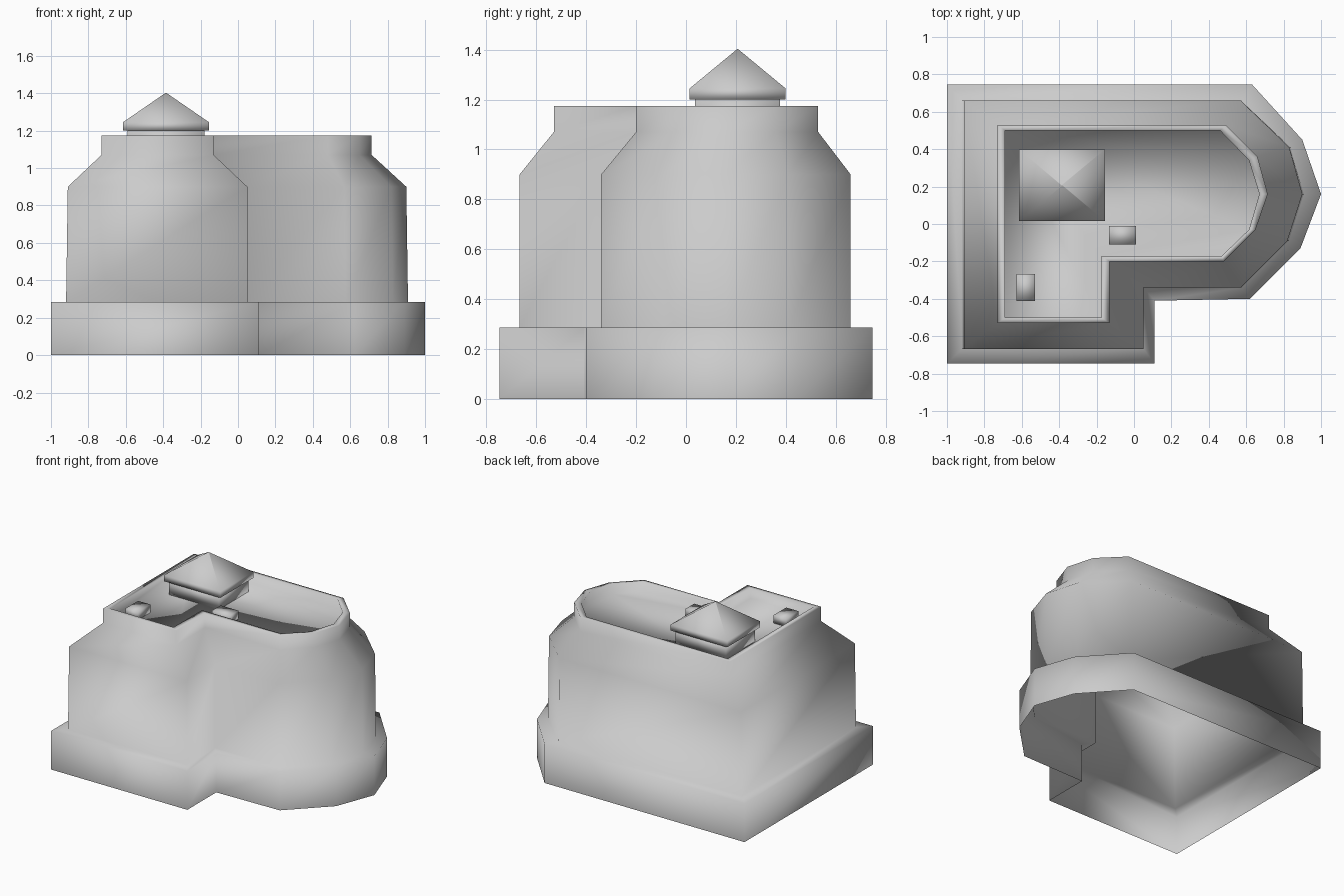
import bpy
import bmesh

# Remove only the default object
default_object = bpy.data.objects.get("Cube")
if default_object:
    bpy.data.objects.remove(default_object, do_unlink=True)

# The single plain stone colour
stone = bpy.data.materials.new("light grey stone")
stone.use_nodes = True
colour = (0.6, 0.6, 0.6, 1)
stone.diffuse_color = colour
stone.node_tree.nodes["Principled BSDF"].inputs["Base Color"].default_value = colour


def loft(name, rings, cap_bottom=True):
    """Join stacked (outline, height) rings into a smooth shell with a capped top."""
    bm = bmesh.new()
    loops = [[bm.verts.new((x, y, height)) for x, y in outline]
             for outline, height in rings]
    for lower, upper in zip(loops, loops[1:]):
        for i in range(len(lower)):
            j = (i + 1) % len(lower)
            bm.faces.new((lower[i], lower[j], upper[j], upper[i]))
    bm.faces.new(loops[-1])
    if cap_bottom:
        bm.faces.new(reversed(loops[0]))
    bmesh.ops.remove_doubles(bm, verts=bm.verts, dist=0.0005)
    for face in bm.faces:
        face.smooth = True
    mesh = bpy.data.meshes.new(name)
    bm.to_mesh(mesh)
    bm.free()
    mesh.materials.append(stone)
    obj = bpy.data.objects.new(name, mesh)
    bpy.context.collection.objects.link(obj)
    return obj


def rectangle(centre, width, depth):
    """Counter-clockwise rectangle outline."""
    x, y = centre
    w, d = width / 2, depth / 2
    return [(x - w, y - d), (x + w, y - d), (x + w, y + d), (x - w, y + d)]


# Building outlines: an L with a five-sided rounded end
foundation = [(-1, -.747), (.11, -.747), (.11, -.41), (.62, -.4), (.89, -.13),
              (1, .16), (.9, .45), (.63, .747), (-1, .747)]
wall = [(-.91, -.667), (.05, -.667), (.05, -.34), (.57, -.34), (.82, -.09),
        (.9, .16), (.83, .41), (.57, .66), (-.91, .66)]
wall_foot = [(x * 1.01, y) for x, y in wall]
parapet = [(-.73, -.53), (-.13, -.53), (-.13, -.2), (.48, -.2), (.65, -.03),
           (.715, .16), (.66, .36), (.49, .53), (-.73, .53)]
parapet_inside = [(-.69, -.5), (-.175, -.5), (-.175, -.17), (.47, -.17),
                  (.615, -.03), (.67, .16), (.615, .34), (.46, .5), (-.69, .5)]

# Open-bottomed shell: foundation, walls, sloped shoulder, parapet, sunken roof
roof_level = 1.1
loft("building_shell", [
    (foundation, 0), (foundation, .285),
    (wall_foot, .285), (wall, .9),
    (parapet, 1.07), (parapet, 1.175),
    (parapet_inside, 1.175), (parapet_inside, roof_level),
], cap_bottom=False)

# Rooftop turret with an overhanging pyramid roof
turret_centre = (-.385, .207)
turret = rectangle(turret_centre, .41, .34)
eave = rectangle(turret_centre, .46, .384)
peak = rectangle(turret_centre, .004, .004)
loft("turret_wall", [(turret, roof_level), (turret, 1.2)])
loft("turret_roof", [(eave, 1.2), (eave, 1.245), (peak, 1.402)])

# Small rooftop vents
for name, centre, width, depth in (
    ("middle_vent", (-.062, -.06), .145, .1),
    ("front_vent", (-.578, -.34), .1, .145),
):
    outline = rectangle(centre, width, depth)
    loft(name, [(outline, roof_level), (outline, 1.16)])
